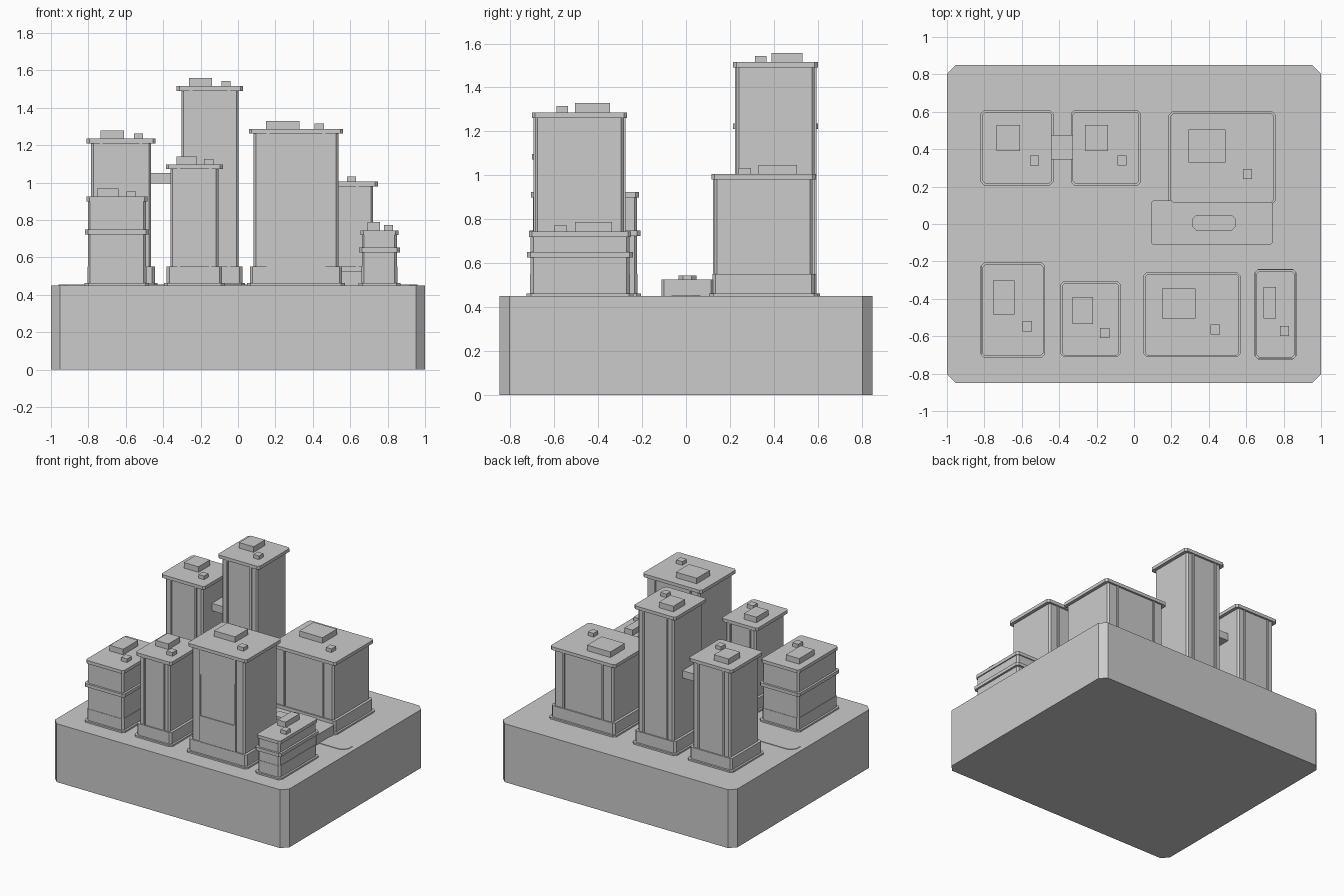
import bpy, bmesh

if "Cube" in bpy.data.objects:
    bpy.data.objects.remove(bpy.data.objects["Cube"])

GROUND = 0.45

grey = bpy.data.materials.new("light grey")
grey.diffuse_color = (0.6, 0.6, 0.6, 1)
grey.use_nodes = True
grey.node_tree.nodes["Principled BSDF"].inputs["Base Color"].default_value = grey.diffuse_color


def prisms(name, parts):
    """One object from upright boxes (x0, x1, y0, y1, z0, z1, corner cut)."""
    bm = bmesh.new()
    for x0, x1, y0, y1, z0, z1, c in parts:
        if c:
            outline = [(x0 + c, y0), (x1 - c, y0), (x1, y0 + c), (x1, y1 - c),
                       (x1 - c, y1), (x0 + c, y1), (x0, y1 - c), (x0, y0 + c)]
        else:
            outline = [(x0, y0), (x1, y0), (x1, y1), (x0, y1)]
        low = [bm.verts.new((x, y, z0)) for x, y in outline]
        high = [bm.verts.new((x, y, z1)) for x, y in outline]
        bm.faces.new(low[::-1])
        bm.faces.new(high)
        n = len(outline)
        for i in range(n):
            j = (i + 1) % n
            bm.faces.new((low[i], low[j], high[j], high[i]))
    mesh = bpy.data.meshes.new(name)
    bm.to_mesh(mesh)
    bm.free()
    mesh.materials.append(grey)
    obj = bpy.data.objects.new(name, mesh)
    bpy.context.collection.objects.link(obj)
    return obj


def tower(name, roof, top, big, small, fins=True, band=None, panels=()):
    """Block with footing, podium, body, roof slab and roof-top units."""
    x0, x1, y0, y1 = roof

    def ring(d, z0, z1, c=0.015):
        return (x0 - d, x1 + d, y0 - d, y1 + d, z0, z1, c)

    # footing and podium
    prisms(name + "_podium", [ring(0.01, GROUND, GROUND + 0.012, 0.02),
                              ring(-0.005, GROUND, 0.55)])
    # body
    inset_x, inset_y = (0.025, 0.015) if fins else (0.008, 0.008)
    bx0, bx1, by0, by1 = x0 + inset_x, x1 - inset_x, y0 + inset_y, y1 - inset_y
    prisms(name + "_body", [(bx0, bx1, by0, by1, 0.54, top - 0.02, 0.012)])
    # upright fins on the front and back
    if fins:
        parts = []
        for t in (0.17, 0.83):
            x = bx0 + t * (bx1 - bx0)
            for y in (by0, by1):
                parts.append((x - 0.007, x + 0.007, y - 0.008, y + 0.008,
                              0.545, top - 0.02, 0))
        prisms(name + "_fins", parts)
    # ledge around the middle
    if band:
        prisms(name + "_ledge", [ring(0.008, band - 0.025, band)])
    # facade panels
    if panels:
        px0 = bx0 + 0.17 * (bx1 - bx0)
        px1 = bx0 + 0.83 * (bx1 - bx0)
        prisms(name + "_panels", [(px0, px1, by0 - 0.006, by0 + 0.005, a, b, 0)
                                  for a, b in panels])
    # roof and its units
    prisms(name + "_roof", [ring(0, top - 0.025, top)])
    prisms(name + "_roof_units", [(*big, top - 0.005, top + 0.043, 0),
                                  (*small, top - 0.005, top + 0.028, 0)])


# ground block and the thin road across it
prisms("ground_block", [(-1, 1, -0.85, 0.85, 0, GROUND, 0.047)])
prisms("road", [(-0.96, 0.96, -0.065, 0.065, GROUND - 0.01, GROUND + 0.004, 0.04)])

# back row
tower("back_left_tower", (-0.81, -0.44, 0.215, 0.6), 1.235,
      (-0.735, -0.61, 0.39, 0.53), (-0.557, -0.508, 0.313, 0.366))
tower("back_middle_tower", (-0.328, 0.028, 0.215, 0.6), 1.515,
      (-0.263, -0.14, 0.39, 0.53), (-0.088, -0.04, 0.313, 0.366))
tower("back_right_block", (0.195, 0.748, 0.115, 0.592), 1.005,
      (0.292, 0.49, 0.33, 0.505), (0.582, 0.63, 0.24, 0.295))

# front row
tower("front_left_block", (-0.81, -0.485, -0.705, -0.215), 0.925,
      (-0.755, -0.64, -0.485, -0.303), (-0.595, -0.545, -0.575, -0.518),
      fins=False, band=0.748)
tower("front_middle_tower", (-0.386, -0.08, -0.702, -0.315), 1.097,
      (-0.328, -0.22, -0.535, -0.39), (-0.182, -0.132, -0.61, -0.555))
tower("front_right_tower", (0.058, 0.562, -0.702, -0.268), 1.287,
      (0.15, 0.328, -0.505, -0.345), (0.408, 0.46, -0.59, -0.538),
      panels=((0.55, 0.75), (1.07, 1.26)))
tower("front_corner_block", (0.655, 0.858, -0.715, -0.25), 0.745,
      (0.692, 0.76, -0.505, -0.337), (0.78, 0.83, -0.598, -0.545),
      fins=False, band=0.652)

# bridge between the two back towers
prisms("sky_bridge", [(-0.48, -0.29, 0.345, 0.475, 0.995, 1.052, 0)])

# low pavilion with a skylight
prisms("pavilion", [(0.09, 0.74, -0.112, 0.125, GROUND, 0.525, 0.012)])
prisms("pavilion_skylight", [(0.312, 0.545, -0.035, 0.048, 0.52, 0.545, 0.022)])
